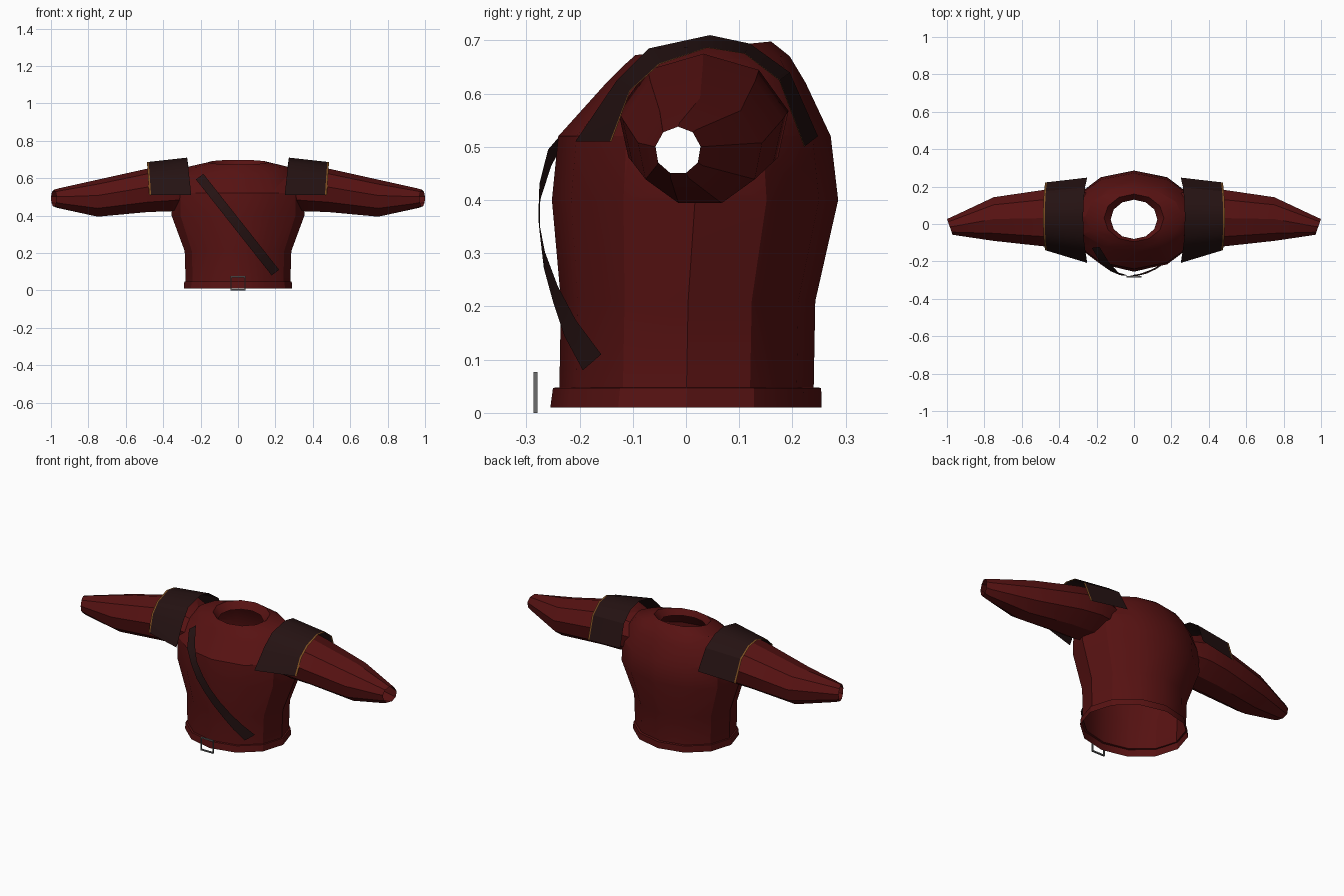
import bpy, bmesh, math

if "Cube" in bpy.data.objects:
    bpy.data.objects.remove(bpy.data.objects["Cube"])


def material(name, rgb):
    m = bpy.data.materials.new(name)
    m.diffuse_color = (*rgb, 1)
    m.use_nodes = True
    m.node_tree.nodes["Principled BSDF"].inputs["Base Color"].default_value = m.diffuse_color
    return m


RED = material("red_cloth", (0.095, 0.006, 0.006))
LEATHER = material("dark_leather", (0.018, 0.006, 0.006))
TRIM = material("bronze_trim", (0.2, 0.075, 0.015))
STEEL = material("grey_steel", (0.15, 0.15, 0.15))


def finish(name, bm, mats, angle=30):
    me = bpy.data.meshes.new(name)
    bm.to_mesh(me)
    bm.free()
    ob = bpy.data.objects.new(name, me)
    bpy.context.collection.objects.link(ob)
    for m in mats:
        me.materials.append(m)
    smooth(ob, angle)
    return ob


def smooth(ob, angle):
    bpy.ops.object.select_all(action='DESELECT')
    ob.select_set(True)
    bpy.context.view_layer.objects.active = ob
    bpy.ops.object.shade_smooth_by_angle(angle=math.radians(angle))


def loft(rings, closed=True, caps=True):
    """Skin rows of points; closed rows become tubes."""
    bm = bmesh.new()
    rows = [[bm.verts.new(p) for p in r] for r in rings]
    n = len(rows[0])
    for i, (a, b) in enumerate(zip(rows, rows[1:])):
        for k in range(n if closed else n - 1):
            f = bm.faces.new((a[k], a[(k + 1) % n], b[(k + 1) % n], b[k]))
            f.material_index = 0 if closed else i
    if closed and caps:
        bm.faces.new(rows[0][::-1])
        bm.faces.new(rows[-1])
    bmesh.ops.recalc_face_normals(bm, faces=bm.faces)
    return bm


# Torso sections: height, half width, front y, back y, tilt
TORSO = [
    (0.010, 0.290, -0.255, 0.255, 0), (0.047, 0.287, -0.250, 0.254, 0),
    (0.048, 0.280, -0.238, 0.240, 0), (0.210, 0.285, -0.235, 0.243, 0),
    (0.400, 0.355, -0.252, 0.286, 0), (0.520, 0.355, -0.240, 0.272, 0),
    (0.620, 0.310, -0.150, 0.225, 0), (0.662, 0.260, -0.115, 0.195, 0.05),
    (0.685, 0.160, -0.095, 0.160, 0.1), (0.650, 0.125, -0.080, 0.130, 0.1),
]


def torso_ring(z, hx, yf, yb, tilt, n=12):
    ring = []
    for k in range(n):
        a = 2 * math.pi * k / n
        y = (yf + yb) / 2 + (yb - yf) / 2 * math.sin(a)
        ring.append((hx * math.cos(a), y, z + tilt * (y - 0.03)))
    return ring


# Sleeve sections: x, y min, y max, z min, z max, slant of the cuff
SLEEVE = [
    (0.22, -0.10, 0.16, 0.45, 0.62, 0), (0.36, -0.13, 0.195, 0.415, 0.675, 0),
    (0.48, -0.122, 0.185, 0.412, 0.652, 0), (0.75, -0.092, 0.145, 0.388, 0.592, 0),
    (0.96, -0.062, 0.038, 0.438, 0.545, 0.3), (0.985, -0.058, 0.028, 0.448, 0.538, 0.35),
]


def sleeve_ring(side, x, y0, y1, z0, z1, slant, n=9):
    ring = []
    for k in range(n):
        a = 2 * math.pi * (k + 0.25) / n
        y = (y0 + y1) / 2 + (y1 - y0) / 2 * math.cos(a)
        z = (z0 + z1) / 2 + (z1 - z0) / 2 * math.sin(a)
        ring.append((side * (x + slant * (y + 0.015)), y, z))
    return ring


# Shirt: torso joined with both sleeves, then opened at neck, hem and cuffs
shirt = finish("shirt", loft([torso_ring(*s) for s in TORSO]), [RED])
helpers = []
for side in (-1, 1):
    sl = finish("sleeve_helper", loft([sleeve_ring(side, *s) for s in SLEEVE]), [RED])
    sl.hide_render = True
    helpers.append(sl)
    mod = shirt.modifiers.new("join_sleeve", 'BOOLEAN')
    mod.operation = 'UNION'
    mod.solver = 'EXACT'
    mod.object = sl
dg = bpy.context.evaluated_depsgraph_get()
joined = bpy.data.meshes.new_from_object(shirt.evaluated_get(dg))
shirt.modifiers.clear()
shirt.data = joined
for h in helpers:
    bpy.data.objects.remove(h)

bm = bmesh.new()
bm.from_mesh(joined)
bm.normal_update()
openings = []
for f in bm.faces:
    c, nrm = f.calc_center_median(), f.normal
    cuff = abs(c.x) > 0.96 and abs(nrm.x) > 0.7
    hem = c.z < 0.015 and nrm.z < -0.9
    neck = c.z > 0.6 and math.hypot(c.x, c.y - 0.03) < 0.06
    if cuff or hem or neck:
        openings.append(f)
bmesh.ops.delete(bm, geom=openings, context='FACES')
bm.to_mesh(joined)
bm.free()
joined.materials.clear()
joined.materials.append(RED)
smooth(shirt, 30)

# Shoulder pads: inner and outer arch as (y, z), with a bronze rim band
INNER = [(-0.208, 0.51), (-0.13, 0.625), (-0.07, 0.685), (0.045, 0.71),
         (0.12, 0.694), (0.195, 0.64), (0.248, 0.52)]
OUTER = [(-0.14, 0.51), (-0.105, 0.605), (-0.05, 0.655), (0.04, 0.686),
         (0.11, 0.675), (0.175, 0.625), (0.222, 0.50)]
for side, label in ((-1, "right"), (1, "left")):
    rows = []
    for t in (0, 0.955, 1):
        row = []
        for k, (a, b) in enumerate(zip(INNER, OUTER)):
            lean = 0.022 * (abs(k - 3) / 3) ** 2
            x0, x1 = 0.272 - lean, 0.486 - lean * 0.5
            row.append((side * (x0 + (x1 - x0) * t),
                        a[0] + (b[0] - a[0]) * t, a[1] + (b[1] - a[1]) * t))
        rows.append(row)
    bm = loft(rows, closed=False)
    up = sum(f.normal.z for f in bm.faces)
    if up < 0:
        bmesh.ops.reverse_faces(bm, faces=bm.faces)
    finish(label + "_shoulder_pad", bm, [LEATHER, TRIM])


# Chest strap: follows the front of the torso diagonally
def front_y(x, z):
    for a, b in zip(TORSO, TORSO[1:]):
        if a[0] <= z <= b[0]:
            t = (z - a[0]) / (b[0] - a[0])
            hx, yf, yb = (a[i] + (b[i] - a[i]) * t for i in (1, 2, 3))
            return (yf + yb) / 2 - (yb - yf) / 2 * math.sqrt(1 - (x / hx) ** 2)


rows = [[], []]
for i in range(9):
    t = i / 8
    x, z = -0.205 + 0.405 * t, 0.608 - 0.513 * t
    gap = 0.012 + 0.017 * math.sin(math.pi * t)
    for row, s in zip(rows, (-1, 1)):
        px, pz = x + s * 0.02, z + s * 0.015
        row.append((px, front_y(px, pz) - gap, pz))
bm = loft(rows, closed=False)
if sum(f.normal.y for f in bm.faces) > 0:
    bmesh.ops.reverse_faces(bm, faces=bm.faces)
finish("chest_strap", bm, [LEATHER])

# Belt buckle: thin rectangular frame
bm = bmesh.new()
for x, z, w, h in ((0, 0.073, 0.08, 0.007), (0, 0.0035, 0.08, 0.007),
                   (-0.038, 0.038, 0.004, 0.07), (0.038, 0.038, 0.004, 0.07)):
    vs = bmesh.ops.create_cube(bm, size=1)["verts"]
    bmesh.ops.scale(bm, vec=(w, 0.008, h), verts=vs)
    bmesh.ops.translate(bm, vec=(x, -0.283, z), verts=vs)
finish("belt_buckle", bm, [STEEL])
